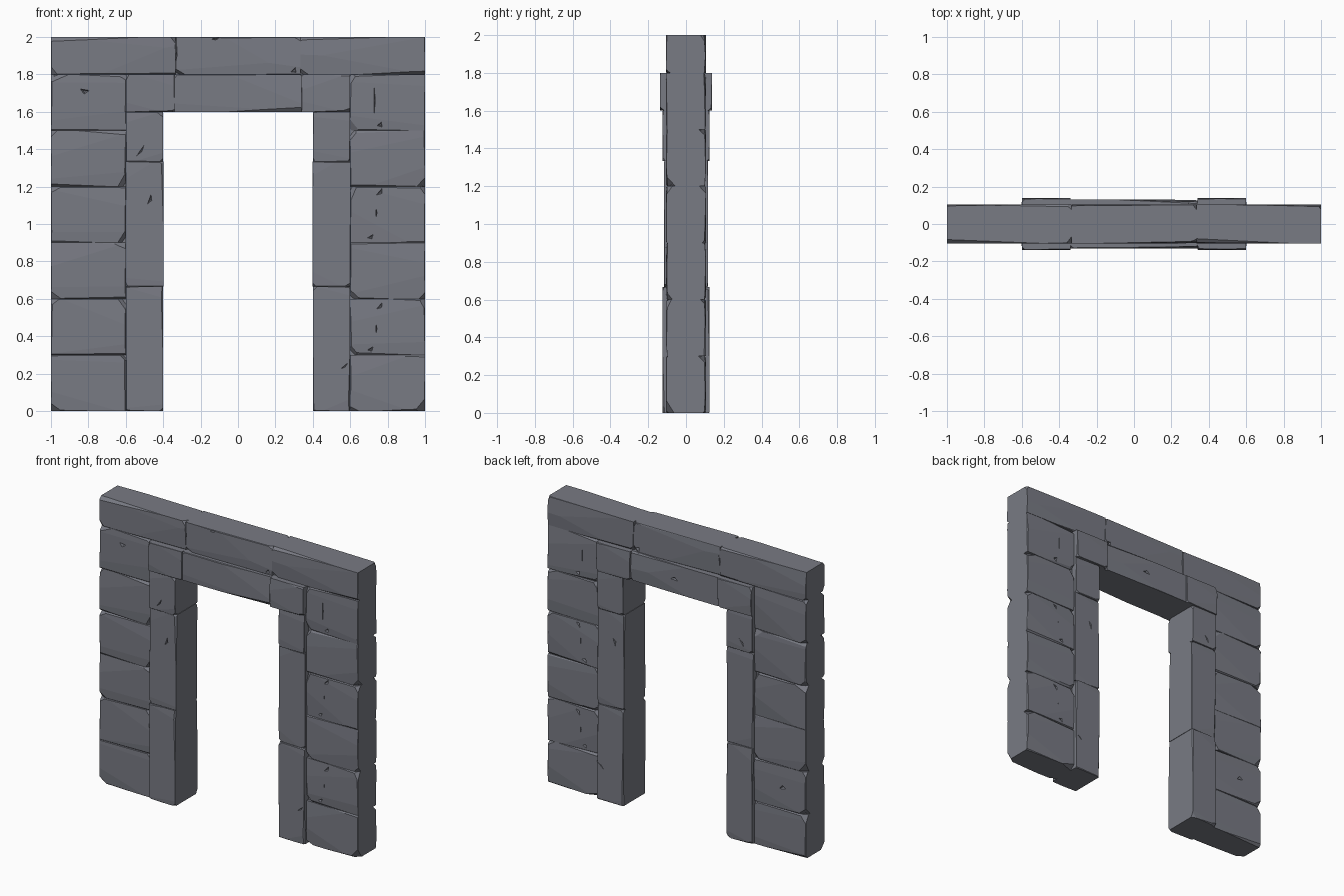
import bpy, bmesh, math, random
from mathutils import Vector, Matrix

if "Cube" in bpy.data.objects:
    bpy.data.objects.remove(bpy.data.objects["Cube"])

random.seed(7)
R = random.uniform

stone = bpy.data.materials.new("blue grey stone")
stone.diffuse_color = (0.19, 0.197, 0.23, 1)
stone.use_nodes = True
stone.node_tree.nodes["Principled BSDF"].inputs["Base Color"].default_value = stone.diffuse_color


def slice_off(bm, co, no):
    """Cut away everything beyond a plane and cap the cut."""
    bmesh.ops.bisect_plane(bm, geom=bm.verts[:] + bm.edges[:] + bm.faces[:],
                           plane_co=co, plane_no=no, clear_outer=True)
    rim = [e for e in bm.edges if e.is_boundary]
    if rim:
        bmesh.ops.holes_fill(bm, edges=rim, sides=0)


def add_object(name, bm):
    bmesh.ops.recalc_face_normals(bm, faces=bm.faces[:])
    me = bpy.data.meshes.new(name)
    bm.to_mesh(me)
    bm.free()
    me.materials.append(stone)
    ob = bpy.data.objects.new(name, me)
    bpy.context.collection.objects.link(ob)
    return ob


def box(x0, x1, depth, z0, z1):
    bm = bmesh.new()
    bmesh.ops.create_cube(bm, size=1)
    size = Vector((x1 - x0, 2 * depth, z1 - z0))
    mid = Vector(((x0 + x1) / 2, 0, (z0 + z1) / 2))
    for v in bm.verts:
        v.co = v.co * size + mid
    return bm, mid, size / 2


def block(name, x0, x1, depth, z0, z1, wear=1.0):
    """A hewn stone with worn faces, chipped edges and broken corners."""
    bm, mid, half = box(x0, x1, depth, z0, z1)
    for s in (-1, 1):
        # shallow sloping facets on the front and back
        for t in (-1, 1):
            co = mid + Vector((0, s * half.y, t * (half.z - R(0.03, 0.08) * wear)))
            slice_off(bm, co, Vector((R(-0.03, 0.03), s, t * R(0.04, 0.09))).normalized())
        # tapering chips along the horizontal and upright edges
        for t in (-1, 1):
            edge = mid + Vector((0, s * half.y, t * half.z))
            n = Vector((R(-0.05, 0.05), s, t * R(0.7, 1.5))).normalized()
            slice_off(bm, edge - n * R(0.003, 0.008) * wear, n)
            edge = mid + Vector((t * half.x, s * half.y, 0))
            n = Vector((t * R(0.7, 1.5), s, R(-0.03, 0.03))).normalized()
            slice_off(bm, edge - n * R(0.001, 0.004) * wear, n)
        # broken corners
        for t in random.sample([(-1, -1), (-1, 1), (1, -1), (1, 1)], 2):
            corner = mid + Vector((t[0] * half.x, s * half.y, t[1] * half.z))
            n = Vector((t[0] * R(0.3, 1), s * R(0.6, 1), t[1] * R(0.4, 1))).normalized()
            slice_off(bm, corner - n * R(0.018, 0.03) * wear, n)
    return add_object(name, bm)


parts = []

# stone courses at each side
for side, x0, x1, joints in (("left", -1, -0.6, (0, 0.3, 0.6, 0.9, 1.2, 1.5, 1.8)),
                             ("right", 0.6, 1, (0, 0.3, 0.6, 0.9, 1.2, 1.5, 1.8))):
    for i in range(len(joints) - 1):
        parts.append(block(f"{side}_wall_stone_{i + 1}", x0, x1, 0.105, joints[i], joints[i + 1]))

# top course
for i in range(3):
    x = -1 + i * 2 / 3
    parts.append(block(f"top_course_stone_{i + 1}", x, x + 2 / 3, 0.105, 1.8, 2, 0.8))

# door jambs, corner stones and lintel
for side, s in (("left", -1), ("right", 1)):
    for nm, inner, outer, d, z0, z1 in (("lower_jamb", 0.4, 0.6, 0.125, 0, 0.667),
                                        ("middle_jamb", 0.397, 0.602, 0.117, 0.667, 1.333),
                                        ("upper_jamb", 0.4, 0.6, 0.125, 1.333, 1.6),
                                        ("corner_stone", 0.34, 0.6, 0.138, 1.6, 1.8)):
        a, b = sorted((s * inner, s * outer))
        parts.append(block(f"{side}_{nm}", a, b, d, z0, z1, 0.5))
parts.append(block("lintel", -0.34, 0.34, 0.13, 1.6, 1.8, 0.5))

# gouges: x, z, length, width, angle, surface depth, sides of the wall
BOTH = (-1, 1)
gouges = [
    (0.73, 1.66, 0.26, 0.012, 90, 0.104, BOTH), (0.76, 1.53, 0.06, 0.05, 40, 0.104, BOTH),
    (0.76, 1.17, 0.09, 0.035, 50, 0.104, BOTH), (0.71, 0.93, 0.07, 0.04, 30, 0.104, BOTH),
    (0.76, 0.56, 0.09, 0.035, 50, 0.104, BOTH), (0.71, 0.33, 0.07, 0.04, 30, 0.104, BOTH),
    (0.74, 1.06, 0.08, 0.01, 90, 0.104, BOTH), (0.74, 0.44, 0.08, 0.01, 90, 0.104, BOTH),
    (-0.82, 1.71, 0.09, 0.05, -10, 0.104, (-1,)), (-0.82, 0.45, 0.09, 0.05, -10, 0.104, (1,)),
    (-0.47, 1.13, 0.10, 0.03, 70, 0.116, (-1,)), (0.47, 1.13, 0.10, 0.03, 70, 0.116, (1,)),
    (-0.12, 1.99, 0.09, 0.02, 10, 0.104, (-1,)), (0, 1.7, 0.1, 0.04, 5, 0.129, (1,)),
    (-0.33, 1.9, 0.18, 0.012, 85, 0.104, BOTH), (0.57, 0.24, 0.1, 0.015, 40, 0.124, BOTH),
    (-0.52, 1.39, 0.12, 0.02, 55, 0.124, BOTH), (0.3, 1.82, 0.07, 0.05, 45, 0.104, BOTH),
]
cut = bmesh.new()
for x, z, length, width, ang, d, sides in gouges:
    for s in sides:
        place = (Matrix.Translation((x, s * d, z)) @ Matrix.Rotation(math.radians(-ang), 4, 'Y')
                 @ Matrix.Diagonal((length / 2, 0.018, width / 2, 1)))
        bmesh.ops.create_cone(cut, cap_ends=True, segments=3, radius1=1, radius2=0.25, depth=2,
                              matrix=place @ Matrix.Rotation(math.pi / 2 * s, 4, 'X'))
cutter = add_object("gouge_cutter", cut)
cutter.hide_render = True

for ob in parts:
    mod = ob.modifiers.new("gouges", 'BOOLEAN')
    mod.object = cutter
    mod.solver = 'EXACT'
dg = bpy.context.evaluated_depsgraph_get()
carved = [bpy.data.meshes.new_from_object(ob.evaluated_get(dg)) for ob in parts]
for ob, me in zip(parts, carved):
    ob.modifiers.clear()
    ob.data = me
bpy.data.objects.remove(cutter)

# mortar core closing the joints behind the chips
for nm, a, b, z0, z1 in (("left_mortar_core", -0.985, -0.42, 0.01, 1.7),
                         ("right_mortar_core", 0.42, 0.985, 0.01, 1.7),
                         ("top_mortar_core", -0.985, 0.985, 1.65, 1.985)):
    add_object(nm, box(a, b, 0.08, z0, z1)[0])
